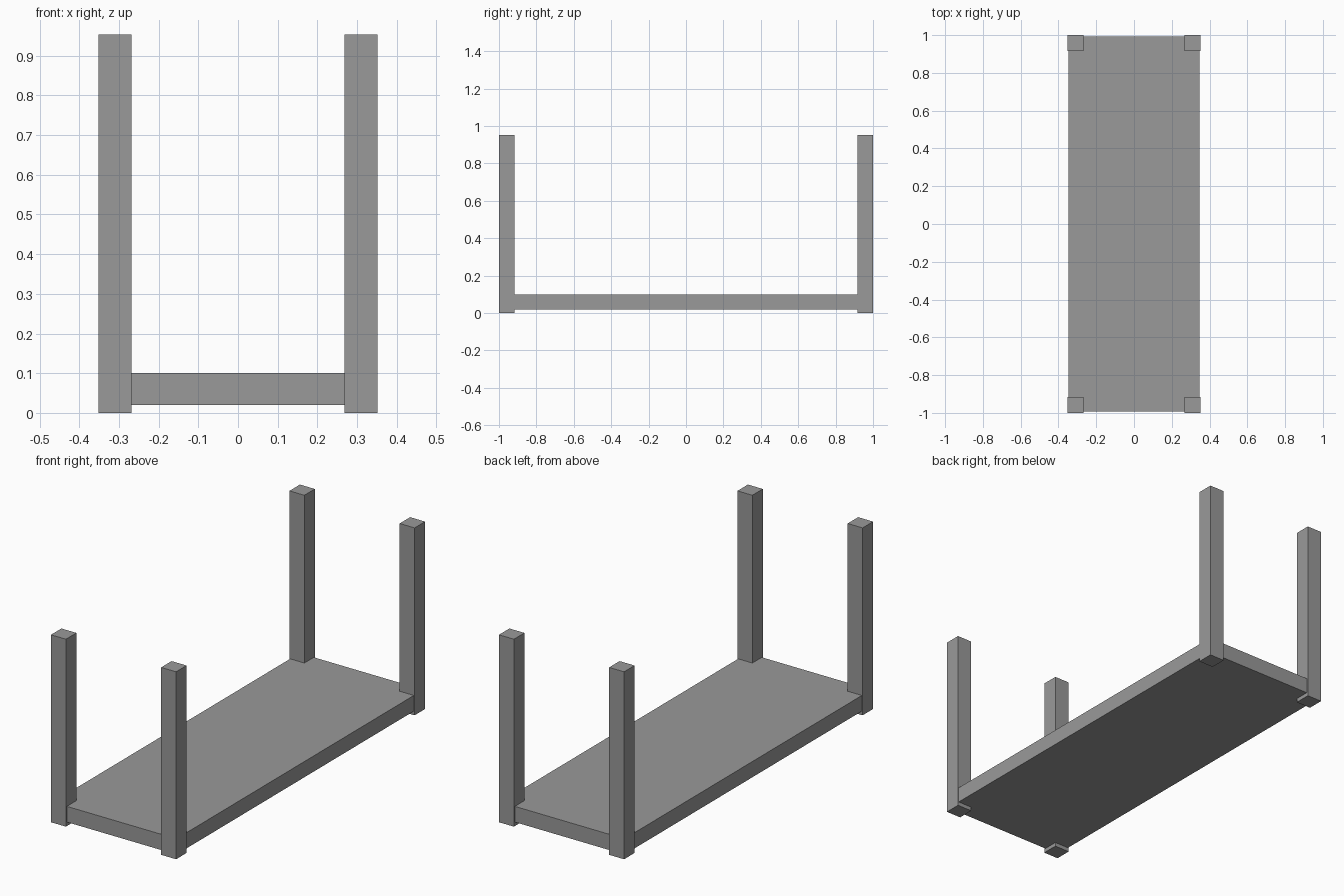
import bpy

old = bpy.data.objects.get("Cube")
if old:
    bpy.data.objects.remove(old, do_unlink=True)

# Single flat grey
grey = bpy.data.materials.new("mid_grey")
grey.use_nodes = True
colour = (0.32, 0.32, 0.32, 1)
grey.diffuse_color = colour
grey.node_tree.nodes["Principled BSDF"].inputs["Base Color"].default_value = colour


def box(name, low, high):
    """Axis-aligned box between two corners."""
    centre = [(a + b) / 2 for a, b in zip(low, high)]
    bpy.ops.mesh.primitive_cube_add(size=1, location=centre)
    obj = bpy.context.object
    obj.name = name
    obj.scale = [b - a for a, b in zip(low, high)]
    bpy.ops.object.transform_apply(location=False, rotation=False, scale=True)
    obj.data.materials.append(grey)
    return obj


HALF_X, HALF_Y, HEIGHT = 0.352, 1.0, 0.953
POST = 0.084
INSET_X, INSET_Y = 0.004, 0.008

# Low shelf board, set slightly in from the outer post faces
board_x, board_y = HALF_X - INSET_X, HALF_Y - INSET_Y
box("shelf_board", (-board_x, -board_y, 0.02), (board_x, board_y, 0.1))

# Square corner posts
for x_name, sx in (("left", 1), ("right", -1)):
    for y_name, sy in (("front", -1), ("back", 1)):
        cx, cy = sx * (HALF_X - POST / 2), sy * (HALF_Y - POST / 2)
        box(f"{y_name}_{x_name}_post",
            (cx - POST / 2, cy - POST / 2, 0),
            (cx + POST / 2, cy + POST / 2, HEIGHT))
